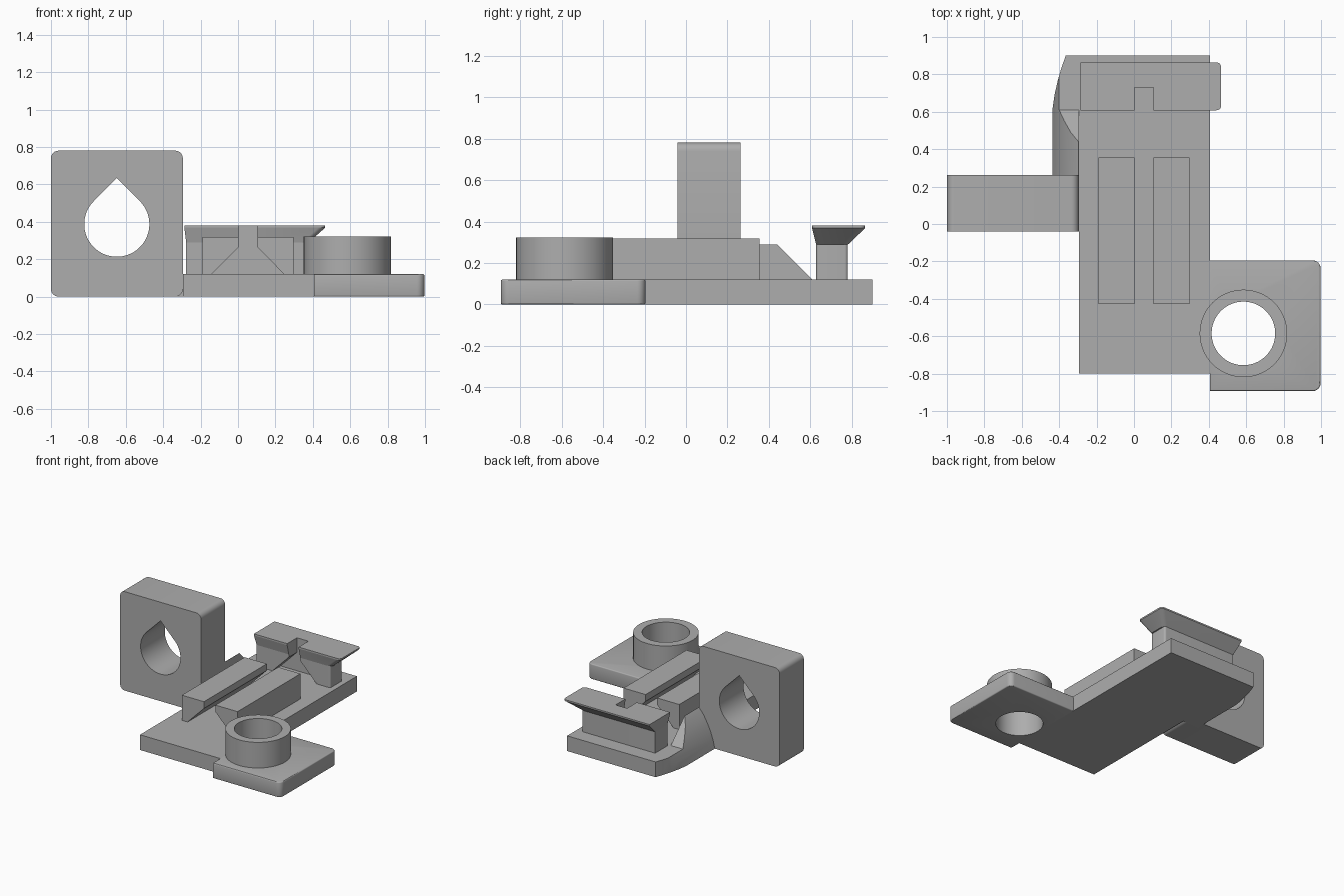
import bpy, bmesh, math
from mathutils import Vector

if "Cube" in bpy.data.objects:
    bpy.data.objects.remove(bpy.data.objects["Cube"])

grey = bpy.data.materials.new("plain grey")
grey.use_nodes = True
COLOUR = (0.42, 0.42, 0.42, 1)
grey.diffuse_color = COLOUR
grey.node_tree.nodes["Principled BSDF"].inputs["Base Color"].default_value = COLOUR

# Which way a 2D profile maps to 3D for each extrusion axis
PLACE = {"x": lambda a, b, d: (d, a, b),
         "y": lambda a, b, d: (a, d, b),
         "z": lambda a, b, d: (a, b, d)}


def loft(name, bottom, top, corner=None, radius=0.0, edge_bevel=None):
    """Solid between two matching rings; corner(mid) picks side edges to round."""
    bm = bmesh.new()
    a = [bm.verts.new(p) for p in bottom]
    b = [bm.verts.new(p) for p in top]
    n = len(a)
    bm.faces.new(a[::-1])
    bm.faces.new(b)
    for i in range(n):
        j = (i + 1) % n
        bm.faces.new((a[i], a[j], b[j], b[i]))
    bm.edges.ensure_lookup_table()
    if corner:
        sides = [bm.edges.get((a[i], b[i])) for i in range(n)]
        picked = [e for e in sides if corner((e.verts[0].co + e.verts[1].co) / 2)]
        bmesh.ops.bevel(bm, geom=picked, offset=radius, segments=6, profile=0.5,
                        affect="EDGES")
    if edge_bevel:
        width, test = edge_bevel
        picked = [e for e in bm.edges if test(e)]
        bmesh.ops.bevel(bm, geom=picked, offset=width, segments=3, profile=0.5,
                        affect="EDGES")
    bmesh.ops.recalc_face_normals(bm, faces=bm.faces)
    mesh = bpy.data.meshes.new(name)
    bm.to_mesh(mesh)
    bm.free()
    mesh.materials.append(grey)
    obj = bpy.data.objects.new(name, mesh)
    bpy.context.collection.objects.link(obj)
    return obj


def prism(name, axis, profile, lo, hi, **options):
    put = PLACE[axis]
    return loft(name, [put(a, b, lo) for a, b in profile],
                [put(a, b, hi) for a, b in profile], **options)


def rect(x0, x1, y0, y1):
    return [(x0, y0), (x1, y0), (x1, y1), (x0, y1)]


def circle(cx, cy, r, start=0.0, end=360.0, steps=64):
    angles = [math.radians(start + (end - start) * i / steps) for i in range(steps)]
    return [(cx + r * math.cos(t), cy + r * math.sin(t)) for t in angles]


def activate(obj):
    bpy.ops.object.select_all(action="DESELECT")
    obj.select_set(True)
    bpy.context.view_layer.objects.active = obj


def cut(obj, cutter, operation="DIFFERENCE"):
    cutter.hide_render = True
    mod = obj.modifiers.new("cut", "BOOLEAN")
    mod.operation, mod.object, mod.solver = operation, cutter, "EXACT"
    activate(obj)
    bpy.ops.object.modifier_apply(modifier=mod.name)
    bpy.data.objects.remove(cutter)


def smooth(obj):
    activate(obj)
    bpy.ops.object.shade_smooth_by_angle(angle=math.radians(30))


T = 0.12       # plate thickness
WALL = -0.295  # right side of the base
MID = 0.053    # centre line of the dovetail slot

# Base plate
prism("base_plate", "z", rect(WALL, 0.407, -0.80, 0.90), 0, T)

# Curved gusset and flared base edge behind the upright block
flare = [(-0.435, 0), (-0.42, 0.06), (-0.40, T), (-0.372, 0.18),
         (-0.338, 0.24), (WALL, 0.292), (WALL, 0)]
gusset = prism("curved_gusset", "y", flare, 0.2, 0.90)
slope = [(0.1, -0.1), (1, -0.1), (1, T), (0.61, T), (0.44, 0.29), (0.1, 0.29)]
cut(gusset, prism("slope_cutter", "x", slope, -0.6, 0), "INTERSECT")
plan = [(-0.435, 0.1), (-0.435, 0.62), (-0.425, 0.69), (-0.408, 0.765),
        (-0.388, 0.835), (-0.365, 0.90), (-0.365, 1), (0, 1), (0, 0.1)]
cut(gusset, prism("plan_cutter", "z", plan, -0.1, 0.5), "INTERSECT")
smooth(gusset)

# Upright block with a teardrop hole
block = prism("upright_block", "y", rect(-1.0, WALL, 0, 0.78), -0.04, 0.262,
              corner=lambda m: True, radius=0.04)
hole = circle(-0.648, 0.387, 0.174, 135, 405) + [(-0.525, 0.51), (-0.648, 0.633)]
cut(block, prism("teardrop_cutter", "y", hole, -0.2, 0.5))
smooth(block)

# Side plate with rounded outer corners and softened rims
def rim(edge):
    p, q = (v.co for v in edge.verts)
    return abs(p.z - q.z) < 1e-4 and max(p.x, q.x) > 0.45


side = prism("side_plate", "z", rect(0.407, 0.997, -0.893, -0.195), 0, T,
             corner=lambda m: m.x > 0.9, radius=0.04, edge_bevel=(0.008, rim))
boss = prism("round_boss", "z", circle(0.585, -0.585, 0.234), 0.02, 0.322)
for part in (side, boss):
    cut(part, prism("bore_cutter", "z", circle(0.585, -0.585, 0.17), -0.2, 0.6))
    smooth(part)

# Pair of rails with undercut inner faces
half = [(0.05, 0.318), (0.243, 0.318), (0.243, T), (0.193, T), (0.05, 0.265)]
for name, s in (("left_rail", 1), ("right_rail", -1)):
    prism(name, "y", [(MID + s * a, b) for a, b in half], -0.428, 0.355)

# Catch at the back: post and flared head
post = prism("catch_post", "z", rect(-0.277, 0.365, 0.628, 0.78), T, 0.29,
             corner=lambda m: m.x > 0.3, radius=0.015)
low = [(x, y, 0.288) for x, y in rect(-0.277, 0.375, 0.628, 0.78)]
rise = [(x, y, 0.368) for x, y in rect(-0.287, 0.466, 0.608, 0.864)]
head = loft("catch_head", low, rise, corner=lambda m: m.x > 0.3, radius=0.025)
lip = prism("catch_lip", "z", rect(-0.287, 0.466, 0.608, 0.864), 0.368, 0.38,
            corner=lambda m: m.x > 0.3, radius=0.025)

# Dovetail slot through the front of the catch
slot = [(0.05, 0.5), (0.05, 0.265), (0.193, T), (0.193, 0.1)]
slot = [(MID + a, b) for a, b in slot] + [(MID - a, b) for a, b in slot[::-1]]
for part in (post, head, lip):
    cut(part, prism("slot_cutter", "y", slot, 0.5, 0.73))
    smooth(part)
